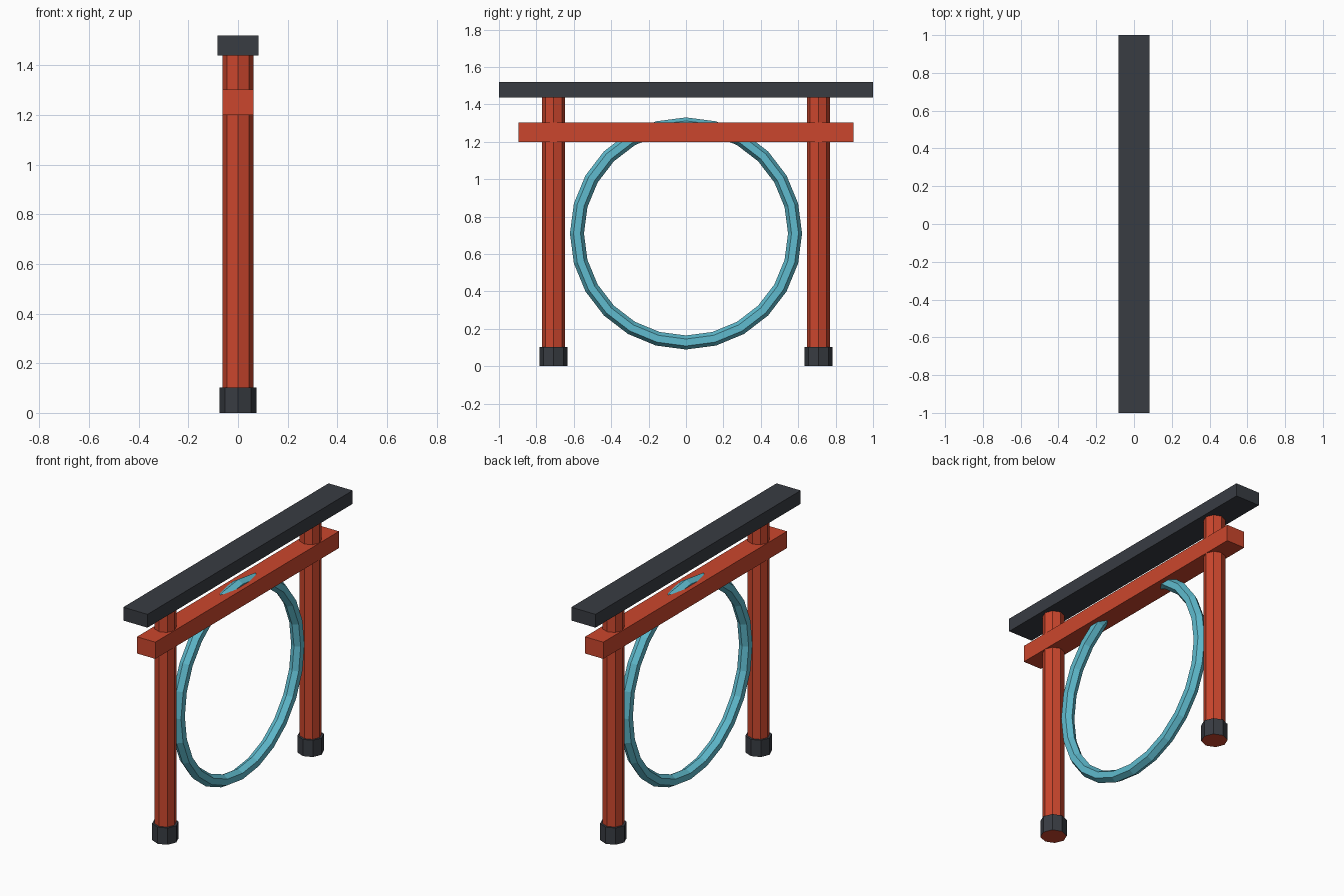
import bpy
import math

cube = bpy.data.objects.get("Cube")
if cube:
    bpy.data.objects.remove(cube, do_unlink=True)


def make_material(name, rgb):
    mat = bpy.data.materials.new(name)
    mat.use_nodes = True
    mat.diffuse_color = (*rgb, 1)
    mat.node_tree.nodes["Principled BSDF"].inputs["Base Color"].default_value = (*rgb, 1)
    return mat


red = make_material("vermilion red", (0.6, 0.062, 0.026))
dark = make_material("charcoal", (0.04, 0.045, 0.055))
teal = make_material("light teal", (0.115, 0.5, 0.62))


def finish(name, *mats):
    obj = bpy.context.object
    obj.name = name
    for mat in mats:
        obj.data.materials.append(mat)
    return obj


def beam(name, half_width, length, bottom, top, mat):
    bpy.ops.mesh.primitive_cube_add(size=1, location=(0, 0, (bottom + top) / 2))
    obj = finish(name, mat)
    for v in obj.data.vertices:
        v.co.x *= 2 * half_width
        v.co.y *= length
        v.co.z *= top - bottom


def octagon(name, y, radius, bottom, top, *mats):
    bpy.ops.mesh.primitive_cylinder_add(vertices=8, radius=radius, depth=top - bottom,
                                        location=(0, y, (bottom + top) / 2))
    return finish(name, *mats)


# Posts with dark feet whose undersides are red
for side, y in (("front", -0.708), ("back", 0.708)):
    octagon(side + "_post", y, 0.062, 0.05, 1.44, red)
    foot = octagon(side + "_foot", y, 0.075, 0, 0.103, dark, red)
    for face in foot.data.polygons:
        if face.normal.z < -0.9:
            face.material_index = 1

# Crossbeams
beam("tie_beam", 0.0625, 1.79, 1.2, 1.303, red)
beam("top_lintel", 0.0825, 2, 1.438, 1.52, dark)

# Faceted ring standing between the posts
bpy.ops.mesh.primitive_torus_add(major_segments=24, minor_segments=6,
                                 major_radius=0.583, minor_radius=0.0375,
                                 location=(0, 0, 0.71),
                                 rotation=(0, math.pi / 2, 0))
finish("ring", teal)
